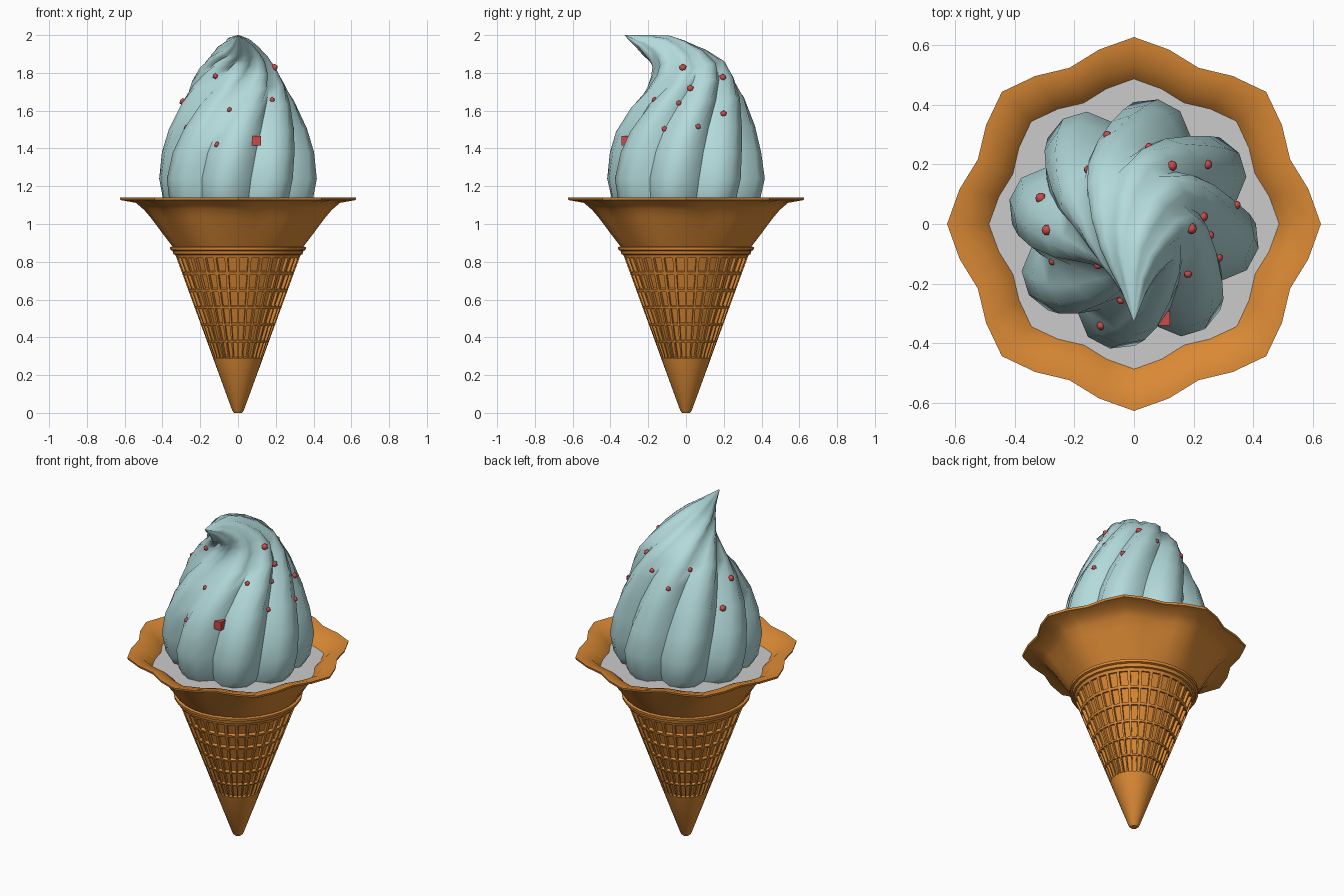
import bpy, bmesh, math, random
from mathutils import Vector
from mathutils.bvhtree import BVHTree

if "Cube" in bpy.data.objects:
    bpy.data.objects.remove(bpy.data.objects["Cube"])

random.seed(4)


def material(name, rgb):
    m = bpy.data.materials.new(name)
    m.diffuse_color = (*rgb, 1)
    m.use_nodes = True
    m.node_tree.nodes["Principled BSDF"].inputs["Base Color"].default_value = m.diffuse_color
    return m


def loft(bm, rings, cap_start=True, cap_end=True):
    """Skin a list of point rings; returns the faces row by row."""
    vr = [[bm.verts.new(p) for p in ring] for ring in rings]
    n = len(vr[0])
    rows = []
    for a, b in zip(vr, vr[1:]):
        rows.append([bm.faces.new((a[i], a[(i + 1) % n], b[(i + 1) % n], b[i])) for i in range(n)])
    if cap_start:
        bm.faces.new(vr[0][::-1])
    if cap_end:
        bm.faces.new(vr[-1])
    return rows


def lathe_ring(r, z, amp=0.0, n=32):
    """Circle with eight soft scallops of depth amp."""
    pts = []
    for i in range(n):
        t = 2 * math.pi * i / n
        rr = r + amp * math.cos(8 * t)
        pts.append(Vector((rr * math.cos(t), rr * math.sin(t), z)))
    return pts


def finish(bm, name, mat=None, angle=40):
    bmesh.ops.recalc_face_normals(bm, faces=bm.faces)
    me = bpy.data.meshes.new(name)
    bm.to_mesh(me)
    bm.free()
    ob = bpy.data.objects.new(name, me)
    bpy.context.collection.objects.link(ob)
    if mat:
        me.materials.append(mat)
    bpy.ops.object.select_all(action='DESELECT')
    ob.select_set(True)
    bpy.context.view_layer.objects.active = ob
    bpy.ops.object.shade_smooth_by_angle(angle=math.radians(angle))
    return ob


wafer = material("wafer", (0.70, 0.25, 0.035))
ice = material("ice", (0.45, 0.70, 0.71))
red = material("red", (0.60, 0.07, 0.07))


# Waffle cone: smooth tip, then rows of recessed cells
def cone_r(z):
    return 0.026 + 0.365 * z


bm = bmesh.new()
levels = [0, 0.012, 0.285] + [0.285 + 0.0905 * k for k in range(1, 7)] + [0.85]
rows = loft(bm, [lathe_ring(cone_r(z) - (0.006 if z == 0 else 0), z) for z in levels])
bm.normal_update()
for k, row in enumerate(rows[2:8]):
    width = 2 * math.pi * cone_r(levels[k + 2]) / 32
    cells = bmesh.ops.inset_individual(bm, faces=row, thickness=0.2 * width, depth=0)
    bmesh.ops.inset_individual(bm, faces=row, thickness=0.04 * width, depth=-0.016)
finish(bm, "waffle_cone", wafer, 30)

# Collar band between cone and cup
bm = bmesh.new()
band = [(0.325, 0.835), (0.342, 0.84), (0.346, 0.858), (0.358, 0.862), (0.36, 0.877), (0.335, 0.885)]
loft(bm, [lathe_ring(r, z) for r, z in band])
finish(bm, "collar", wafer, 30)

# Flared cup with scalloped lip
bm = bmesh.new()
cup = [(0.338, 0.87, 0), (0.39, 0.945, 0.006), (0.443, 1.03, 0.016), (0.475, 1.075, 0.022),
       (0.515, 1.112, 0.026), (0.593, 1.127, 0.03), (0.596, 1.14, 0.03), (0.57, 1.138, 0.03),
       (0.51, 1.12, 0.026), (0.465, 1.078, 0.024), (0.43, 1.035, 0.014), (0.32, 0.885, 0)]
loft(bm, [lathe_ring(*p) for p in cup])
finish(bm, "cup", wafer, 35)

# Flat filling disc inside the cup
bm = bmesh.new()
loft(bm, [lathe_ring(0.45, 1.06, 0.02), lathe_ring(0.463, 1.075, 0.024)])
finish(bm, "filling")

# Twisted swirl: each ring is (front y, z, back y, z, half width, twist)
swirl = [(-.36, 1.05, .36, 1.05, .36, -3), (-.40, 1.12, .40, 1.12, .405, -2),
         (-.425, 1.24, .425, 1.24, .425, 0), (-.405, 1.38, .40, 1.38, .405, 5),
         (-.37, 1.49, .365, 1.52, .365, 12), (-.295, 1.62, .315, 1.67, .305, 24),
         (-.22, 1.71, .26, 1.78, .255, 38), (-.185, 1.78, .205, 1.86, .205, 52),
         (-.18, 1.83, .105, 1.925, .16, 66), (-.198, 1.86, .0, 1.972, .118, 80),
         (-.222, 1.885, -.08, 1.997, .082, 92), (-.26, 1.93, -.17, 2.0, .045, 100),
         (-.326, 1.999, -.322, 2.0, .002, 104)]
rings = []
for k, (yl, zl, yr, zr, rx, tw) in enumerate(swirl):
    c = Vector((0, (yl + yr) / 2, (zl + zr) / 2))
    half = Vector((0, (yr - yl) / 2, (zr - zl) / 2))
    depth = 0.2 - 0.008 * k
    ring = []
    for i in range(32):
        f = 1 - depth + depth * abs(math.sin(math.pi * i / 4)) ** 0.7
        phi = math.radians(79 - 22.5 + tw + i * 11.25)
        ring.append(c + Vector((rx * f * math.cos(phi), 0, 0)) + half * f * math.sin(phi))
    rings.append(ring)
bm = bmesh.new()
loft(bm, rings)
bmesh.ops.recalc_face_normals(bm, faces=bm.faces)
tree = BVHTree.FromBMesh(bm)
finish(bm, "swirl", ice, 60)

# Sprinkles snapped to the swirl surface
spots = [(-.12, -.15, 1.78), (-.04, -.25, 1.6), (-.11, -.34, 1.42), (.18, -.16, 1.65),
         (-.27, -.12, 1.51), (.28, -.11, 1.5), (.18, -.01, 1.82), (.11, .19, 1.76),
         (.22, .03, 1.71), (.25, -.04, 1.64), (.24, .20, 1.58), (.33, .06, 1.51),
         (-.09, .30, 1.65), (.05, .26, 1.71), (-.15, .18, 1.74), (-.33, .11, 1.52),
         (-.27, -.02, 1.63)]
bm = bmesh.new()


def place(verts, spot):
    bmesh.ops.translate(bm, verts=verts, vec=tree.find_nearest(Vector(spot))[0])


for s in spots:
    g = bmesh.ops.create_icosphere(bm, subdivisions=1, radius=random.uniform(0.014, 0.021))
    place(g["verts"], s)
g = bmesh.ops.create_cube(bm, size=0.05)
place(g["verts"], (.09, -.31, 1.44))
finish(bm, "sprinkles", red, 45)
